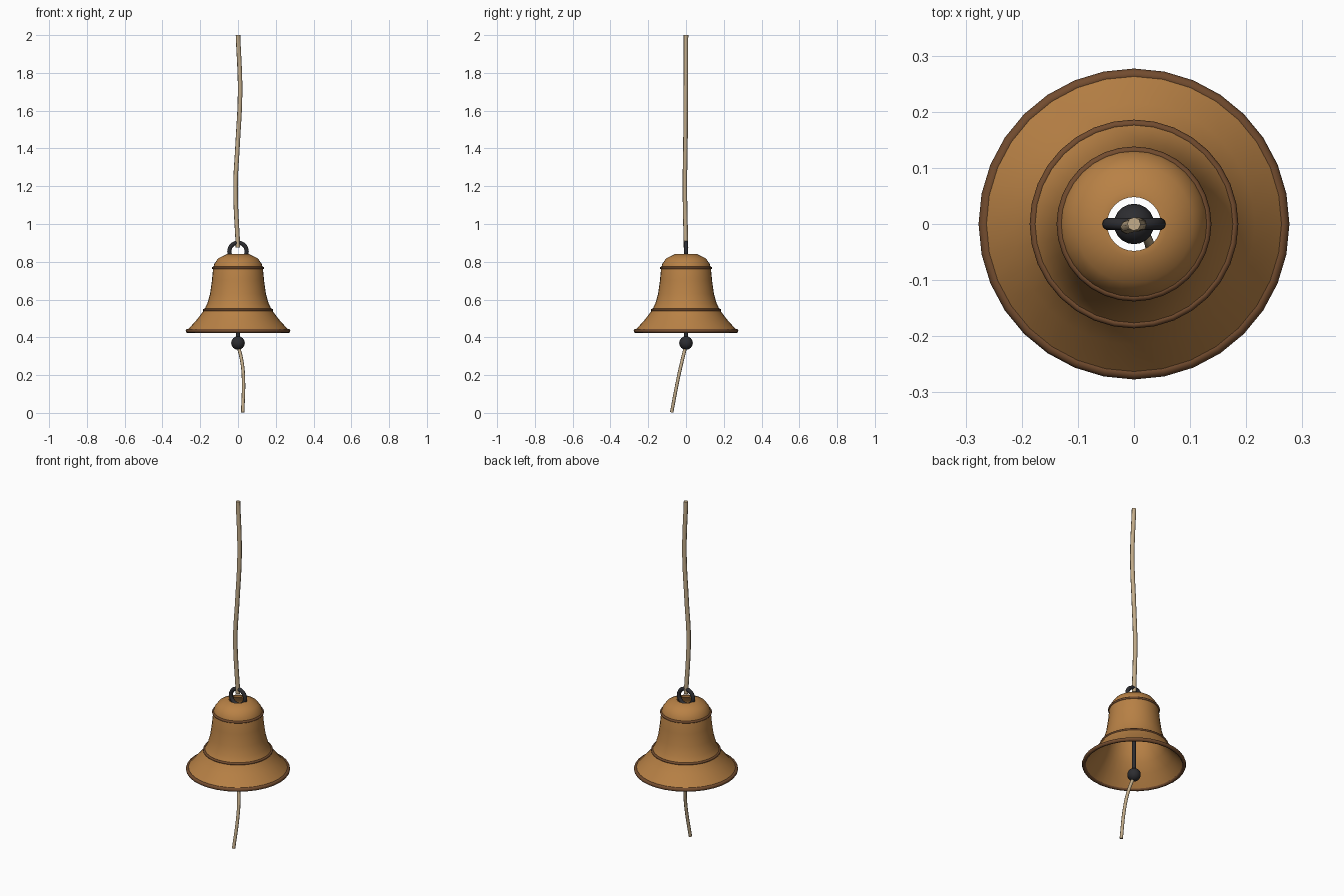
import bpy, bmesh, math
from mathutils import Vector

old = bpy.data.objects.get("Cube")
if old:
    bpy.data.objects.remove(old, do_unlink=True)


def material(name, rgb):
    m = bpy.data.materials.new(name)
    m.use_nodes = True
    m.diffuse_color = (*rgb, 1)
    m.node_tree.nodes["Principled BSDF"].inputs["Base Color"].default_value = (*rgb, 1)
    return m


bronze = material("bronze", (0.48, 0.22, 0.06))
dark_bronze = material("dark bronze", (0.17, 0.072, 0.028))
iron = material("dark iron", (0.026, 0.026, 0.03))
hemp = material("hemp", (0.54, 0.41, 0.25))


def finish(name, mat, angle=40):
    ob = bpy.context.object
    ob.name = ob.data.name = name
    ob.data.materials.clear()
    ob.data.materials.append(mat)
    bpy.ops.object.shade_smooth_by_angle(angle=math.radians(angle))
    return ob


def ring(name, mat, z, major, minor, rot=(0, 0, 0), sides=8):
    bpy.ops.mesh.primitive_torus_add(location=(0, 0, z), rotation=rot, major_radius=major,
                                     minor_radius=minor, major_segments=32, minor_segments=sides)
    return finish(name, mat, 60)


def rope(name, points, radius):
    cu = bpy.data.curves.new(name, 'CURVE')
    cu.dimensions = '3D'
    cu.bevel_depth = radius
    cu.bevel_resolution = 2
    cu.use_fill_caps = True
    cu.resolution_u = 6
    sp = cu.splines.new('BEZIER')
    sp.bezier_points.add(len(points) - 1)
    for bp, p in zip(sp.bezier_points, points):
        bp.co = p
        bp.handle_left_type = bp.handle_right_type = 'AUTO'
    ob = bpy.data.objects.new(name, cu)
    bpy.context.collection.objects.link(ob)
    bpy.ops.object.select_all(action='DESELECT')
    ob.select_set(True)
    bpy.context.view_layer.objects.active = ob
    bpy.ops.object.convert(target='MESH')
    return finish(name, hemp, 50)


# Bell: closed wall profile (outside, then inside) turned around z
outer = [(0.06, 0.84), (0.105, 0.818), (0.125, 0.79), (0.132, 0.765), (0.138, 0.70),
         (0.148, 0.63), (0.162, 0.58), (0.179, 0.545), (0.215, 0.497), (0.268, 0.438)]
inner = [(0.258, 0.43), (0.205, 0.49), (0.168, 0.54), (0.150, 0.58), (0.136, 0.63),
         (0.126, 0.70), (0.120, 0.765), (0.112, 0.785), (0.096, 0.807), (0.048, 0.829), (0.048, 0.84)]
profile = outer + inner
bm = bmesh.new()
verts = [bm.verts.new((r, 0, z)) for r, z in profile]
edges = [bm.edges.new((verts[i - 1], verts[i])) for i in range(len(verts))]
bmesh.ops.spin(bm, geom=verts + edges, axis=(0, 0, 1), cent=(0, 0, 0),
               angle=math.tau, steps=32, use_merge=True)
bmesh.ops.remove_doubles(bm, verts=bm.verts, dist=0.0002)
bmesh.ops.recalc_face_normals(bm, faces=bm.faces)
me = bpy.data.meshes.new("bell")
bm.to_mesh(me)
bm.free()
bell = bpy.data.objects.new("bell", me)
bpy.context.collection.objects.link(bell)
bpy.ops.object.select_all(action='DESELECT')
bell.select_set(True)
bpy.context.view_layer.objects.active = bell
finish("bell", bronze)

# Raised bands and rim
ring("shoulder_band", dark_bronze, 0.767, 0.131, 0.007)
ring("waist_band", dark_bronze, 0.545, 0.179, 0.007)
ring("rim_band", dark_bronze, 0.434, 0.266, 0.011)

# Hanging ring, standing upright in the crown opening
ring("hanging_ring", iron, 0.855, 0.046, 0.011, rot=(math.pi / 2, 0, 0), sides=10)

# Clapper
bpy.ops.mesh.primitive_cylinder_add(vertices=12, radius=0.01, depth=0.43, location=(0, 0, 0.595))
finish("clapper_rod", iron)
bpy.ops.mesh.primitive_uv_sphere_add(segments=20, ring_count=12, radius=0.036, location=(0, 0, 0.37))
finish("clapper_ball", iron)

# Hanging rope above and pull cord below
rope("hanging_rope", [(0, 0, 2), (0.011, -0.001, 1.7), (-0.002, -0.003, 1.42),
                      (-0.013, -0.006, 1.2), (0, 0, 0.875)], 0.012)
rope("pull_cord", [(0, 0, 0.36), (0.021, -0.022, 0.27), (0.029, -0.042, 0.18),
                   (0.025, -0.076, 0.003)], 0.009)
